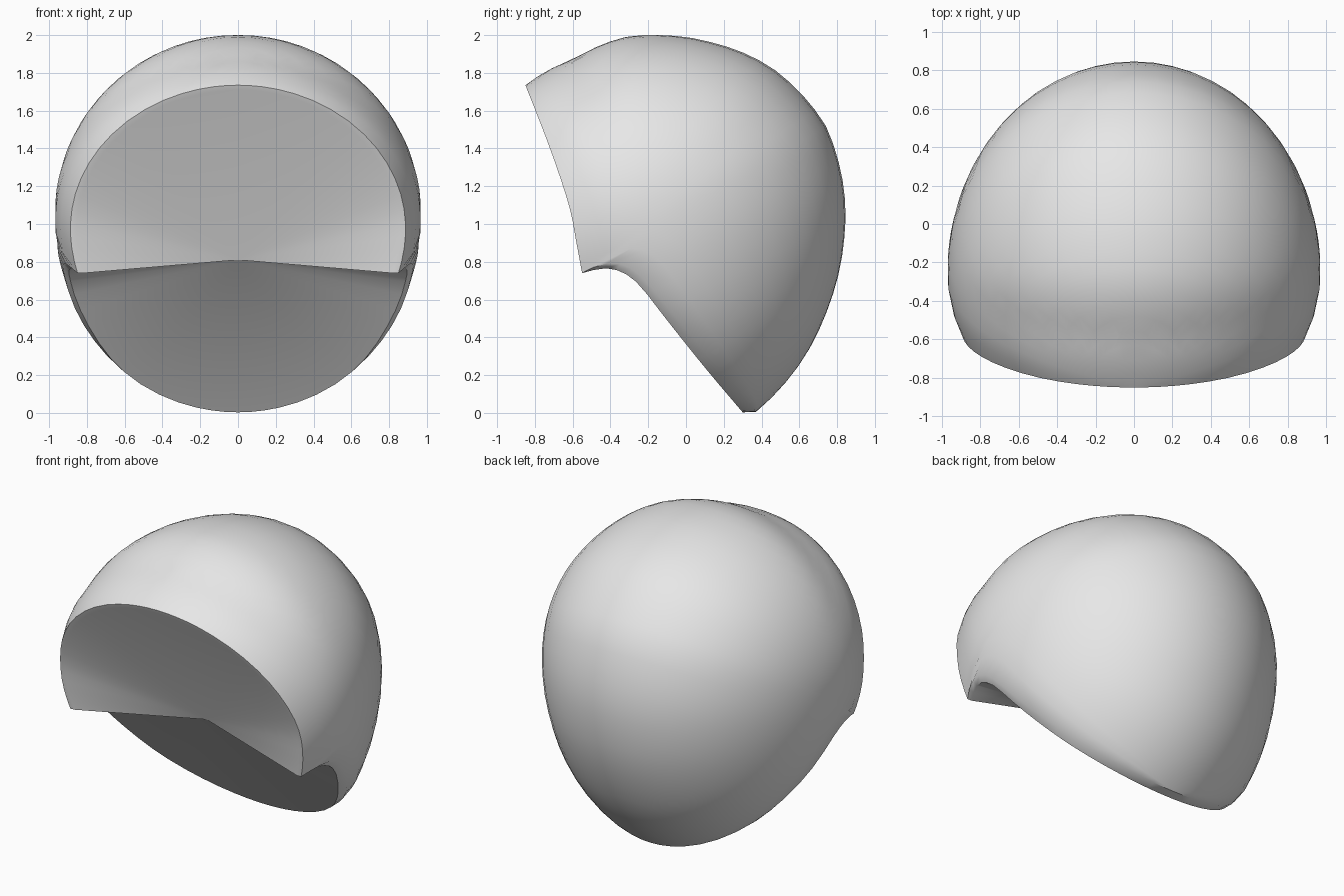
import bpy, bmesh, math
from mathutils import Vector

if "Cube" in bpy.data.objects:
    bpy.data.objects.remove(bpy.data.objects["Cube"])

CY, CZ, HALF_W = -0.25, 1.05, 0.97      # widest point of the shell
N, M = 18, 14                           # samples per rim part, strips from rim to crown


def spline(pts, t):
    """Point on a smooth curve through pts, t from 0 to 1."""
    n = len(pts) - 1
    i = min(int(t * n), n - 1)
    f = t * n - i
    p = [Vector(pts[max(0, min(n, i + k))]) for k in (-1, 0, 1, 2)]
    return 0.5 * (2 * p[1] + (p[2] - p[0]) * f + (2 * p[0] - 5 * p[1] + 4 * p[2] - p[3]) * f * f
                  + (3 * p[1] - p[0] - 3 * p[2] + p[3]) * f ** 3)


# Side outline (y, z): front brow, over the crown, down the back, then the open underside
outline = [(-.85, 1.735), (-.59, 1.875), (-.32, 1.99), (-.1, 1.998), (.14, 1.96), (.45, 1.83),
           (.61, 1.69), (.74, 1.52), (.81, 1.32), (.845, 1.05), (.835, .9), (.79, .67),
           (.73, .5), (.61, .27), (.5, .13), (.37, .005), (.1, -.04), (-.25, .05),
           (-.88, .42), (-1.11, 1.05)]
polar = sorted((math.atan2(z - CZ, y - CY), math.hypot(y - CY, z - CZ)) for y, z in outline)
polar = [(a - math.tau, r) for a, r in polar] + polar + [(a + math.tau, r) for a, r in polar]


def radius(a):
    for (a0, r0), (a1, r1) in zip(polar, polar[1:]):
        if a0 <= a <= a1:
            return r0 + (r1 - r0) * (a - a0) / (a1 - a0)


def half_width(y, z):
    d = math.hypot(y - CY, z - CZ) / radius(math.atan2(z - CZ, y - CY))
    return HALF_W * math.sqrt(max(0, 1 - d * d))


# Rim curves (y, z): face opening, then notch and neck edge
front = [(-.85, 1.735), (-.72, 1.4), (-.62, 1.1), (-.58, .9), (-.55, .74)]
neck_out = [(-.55, .74), (-.45, .785), (-.33, .783), (-.22, .705), (-.05, .5), (.15, .26), (.37, .005)]
neck_in = [(-.55, .735), (-.45, .765), (-.35, .75), (-.25, .68), (-.1, .49), (.1, .24), (.30, .003)]
ease = [(k / N) ** 2 for k in range(N + 1)]
face_rim = [spline(front, t) for t in ease]
outer = face_rim + [spline(neck_out, 1 - t) for t in ease[-2::-1]]
inner = [p - Vector((-.01, .025)) * (1 - t) for p, t in zip(face_rim, ease)]
inner += [spline(neck_in, 1 - t) for t in ease[-2::-1]]

a_start = math.atan2(1.735 - CZ, -.85 - CY)
a_end = math.atan2(.005 - CZ, .37 - CY)
bm = bmesh.new()
for s in (1, -1):
    rows = []
    for i, (po, pi) in enumerate(zip(outer, inner)):
        a = a_start + (a_end - a_start) * i / (2 * N)
        crown = Vector((CY + radius(a) * math.cos(a), CZ + radius(a) * math.sin(a)))
        end = i in (0, 2 * N)
        wi = 0 if end else 0.965 * half_width(*po)
        row = [bm.verts.new((s * wi, pi.x, pi.y))]
        for j in range(M + 1):
            p = po.lerp(crown, math.sin(j / M * math.pi / 2))
            w = 0 if j == M or end else half_width(*p)
            row.append(bm.verts.new((s * w, p.x, p.y)))
        rows.append(row)
    # Hollow inside: two fans meeting at one deep point
    apex = bm.verts.new((0, -.33, .81))
    for r0, r1 in zip(rows, rows[1:]):
        bm.faces.new((apex, r0[0], r1[0]))
        for j in range(M + 1):
            bm.faces.new((r0[j], r0[j + 1], r1[j + 1], r1[j]))
bmesh.ops.remove_doubles(bm, verts=bm.verts, dist=0.0008)
bmesh.ops.dissolve_degenerate(bm, edges=bm.edges, dist=0.0005)
bmesh.ops.recalc_face_normals(bm, faces=bm.faces)

mesh = bpy.data.meshes.new("shell")
bm.to_mesh(mesh)
bm.free()
shell = bpy.data.objects.new("shell", mesh)
bpy.context.collection.objects.link(shell)
grey = bpy.data.materials.new("light_grey")
grey.diffuse_color = (0.8, 0.8, 0.8, 1)
grey.use_nodes = True
grey.node_tree.nodes["Principled BSDF"].inputs["Base Color"].default_value = grey.diffuse_color
mesh.materials.append(grey)
bpy.context.view_layer.objects.active = shell
shell.select_set(True)
bpy.ops.object.shade_smooth_by_angle(angle=math.radians(35))
